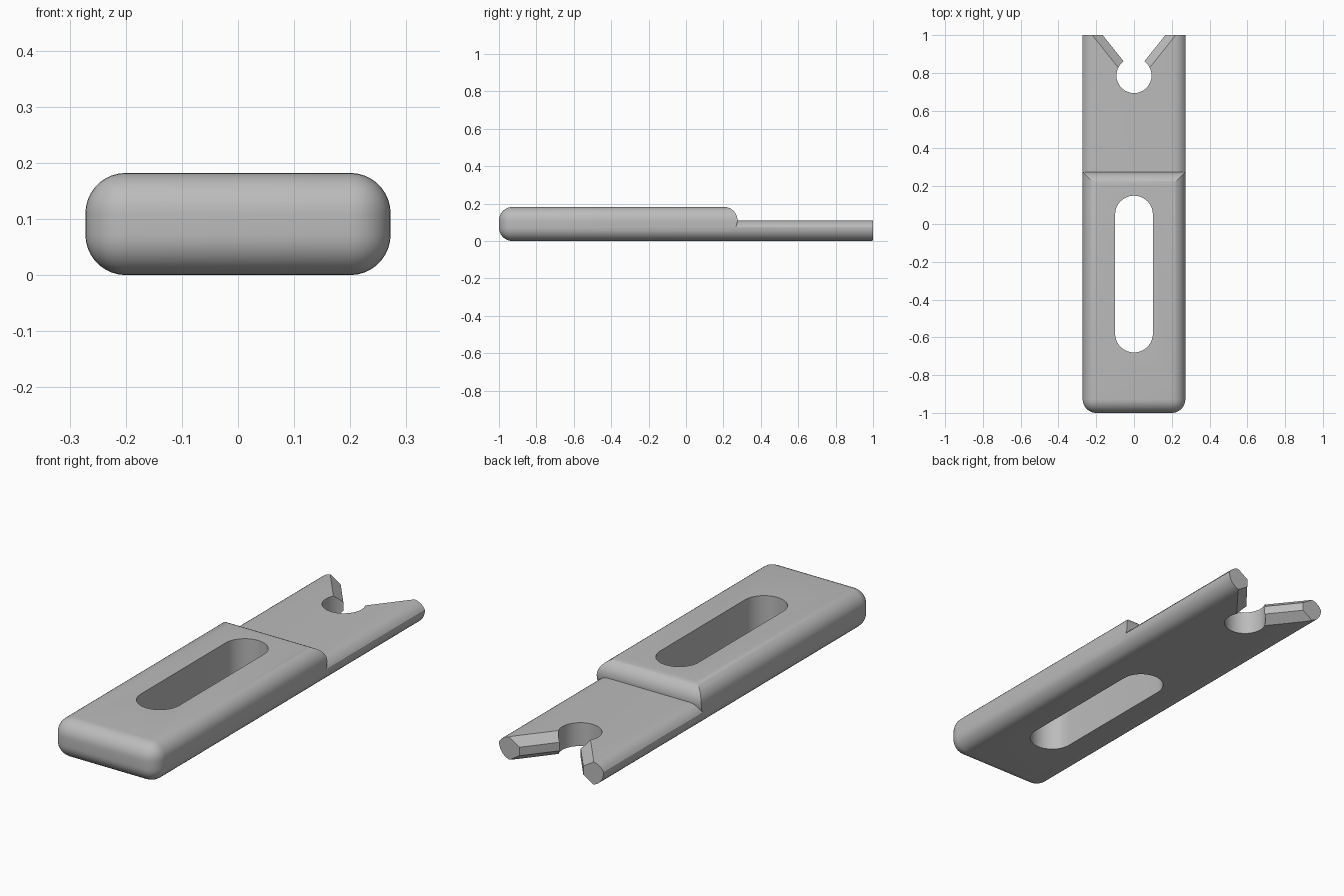
import bpy, bmesh
from math import cos, sin, radians
from mathutils import Vector

HALF_W, HEIGHT, ROUND, BLADE_H = 0.272, 0.182, 0.072, 0.11

if "Cube" in bpy.data.objects:
    bpy.data.objects.remove(bpy.data.objects["Cube"])

steel = bpy.data.materials.new("plain grey")
steel.use_nodes = True
grey = (0.5, 0.5, 0.5, 1)
steel.diffuse_color = grey
steel.node_tree.nodes["Principled BSDF"].inputs["Base Color"].default_value = grey


def make_object(name, bm):
    bmesh.ops.recalc_face_normals(bm, faces=bm.faces)
    mesh = bpy.data.meshes.new(name)
    bm.to_mesh(mesh)
    bm.free()
    mesh.materials.append(steel)
    obj = bpy.data.objects.new(name, mesh)
    bpy.context.collection.objects.link(obj)
    return obj


def arc(cx, cy, r, start, end, steps):
    angles = [radians(start + (end - start) * i / steps) for i in range(steps + 1)]
    return [(cx + r * cos(a), cy + r * sin(a)) for a in angles]


def loft(name, rings):
    """Closed solid through rings of equal point count."""
    bm = bmesh.new()
    rows = [[bm.verts.new(p) for p in ring] for ring in rings]
    n = len(rows[0])
    for a, b in zip(rows, rows[1:]):
        for i in range(n):
            j = (i + 1) % n
            bm.faces.new((a[i], a[j], b[j], b[i]))
    bm.faces.new(rows[0])
    bm.faces.new(rows[-1])
    return make_object(name, bm)


def combine(target, tool, operation):
    mod = target.modifiers.new(operation.lower(), 'BOOLEAN')
    mod.operation, mod.object, mod.solver = operation, tool, 'EXACT'
    bpy.context.view_layer.objects.active = target
    bpy.ops.object.modifier_apply(modifier=mod.name)
    bpy.data.objects.remove(tool)


# Thick handle: box rounded on all edges but the rear ones
bm = bmesh.new()
bmesh.ops.create_cube(bm, size=1)
for v in bm.verts:
    v.co = Vector((v.co.x * 2 * HALF_W, -1 if v.co.y < 0 else 0.6, (v.co.z + 0.5) * HEIGHT))
edges = [e for e in bm.edges if min(v.co.y for v in e.verts) < 0]
bmesh.ops.bevel(bm, geom=edges, offset=ROUND, segments=9, profile=0.5, affect='EDGES')
tool_body = make_object("wrench_body", bm)

# Rounded shoulder ending the handle, mitred into the side roundings
side = [(-1.2, -0.1), (0.227, -0.1)] + arc(0.203, 0.1105, ROUND, -70, 90, 16)
side += [(0.203, 0.3), (-1.2, 0.3)]
shoulder = loft("shoulder_profile", [[(x, y, z) for y, z in side] for x in (-0.4, 0.4)])
combine(tool_body, shoulder, 'INTERSECT')

# Thin blade with rounded lower edges and a creased upper rounding
right = arc(HALF_W - ROUND, ROUND, ROUND, -90, 0, 9)
right += arc(0.21, BLADE_H - ROUND, ROUND, 31, 90, 6)
section = right + [(-x, z) for x, z in reversed(right)]
blade = loft("blade", [[(x, y, z) for x, z in section] for y in (0.1, 1.0)])
combine(tool_body, blade, 'UNION')

# Long slot through the handle
slot = arc(0, 0.05, 0.1, 0, 180, 20) + arc(0, -0.58, 0.1, 180, 360, 20)
combine(tool_body, loft("slot_cutter", [[(x, y, z) for x, y in slot] for z in (-0.1, 0.3)]),
        'DIFFERENCE')

# V mouth with chamfered lips, flaring towards both faces
mouth = []
for z, flare in ((-0.014, 0.077), (0.035, 0), (0.075, 0), (0.124, 0.077)):
    near, far = 0.006 + flare, 0.246 + flare
    mouth.append([(-near, 0.8, z), (near, 0.8, z), (far, 1.1, z), (-far, 1.1, z)])
combine(tool_body, loft("mouth_cutter", mouth), 'DIFFERENCE')

# Round seat at the root of the mouth
seat = arc(0, 0.786, 0.093, 0, 350, 35)
combine(tool_body, loft("seat_cutter", [[(x, y, z) for x, y in seat] for z in (-0.1, 0.3)]),
        'DIFFERENCE')

bpy.ops.object.select_all(action='DESELECT')
tool_body.select_set(True)
bpy.context.view_layer.objects.active = tool_body
bpy.ops.object.shade_smooth_by_angle(angle=radians(25))
